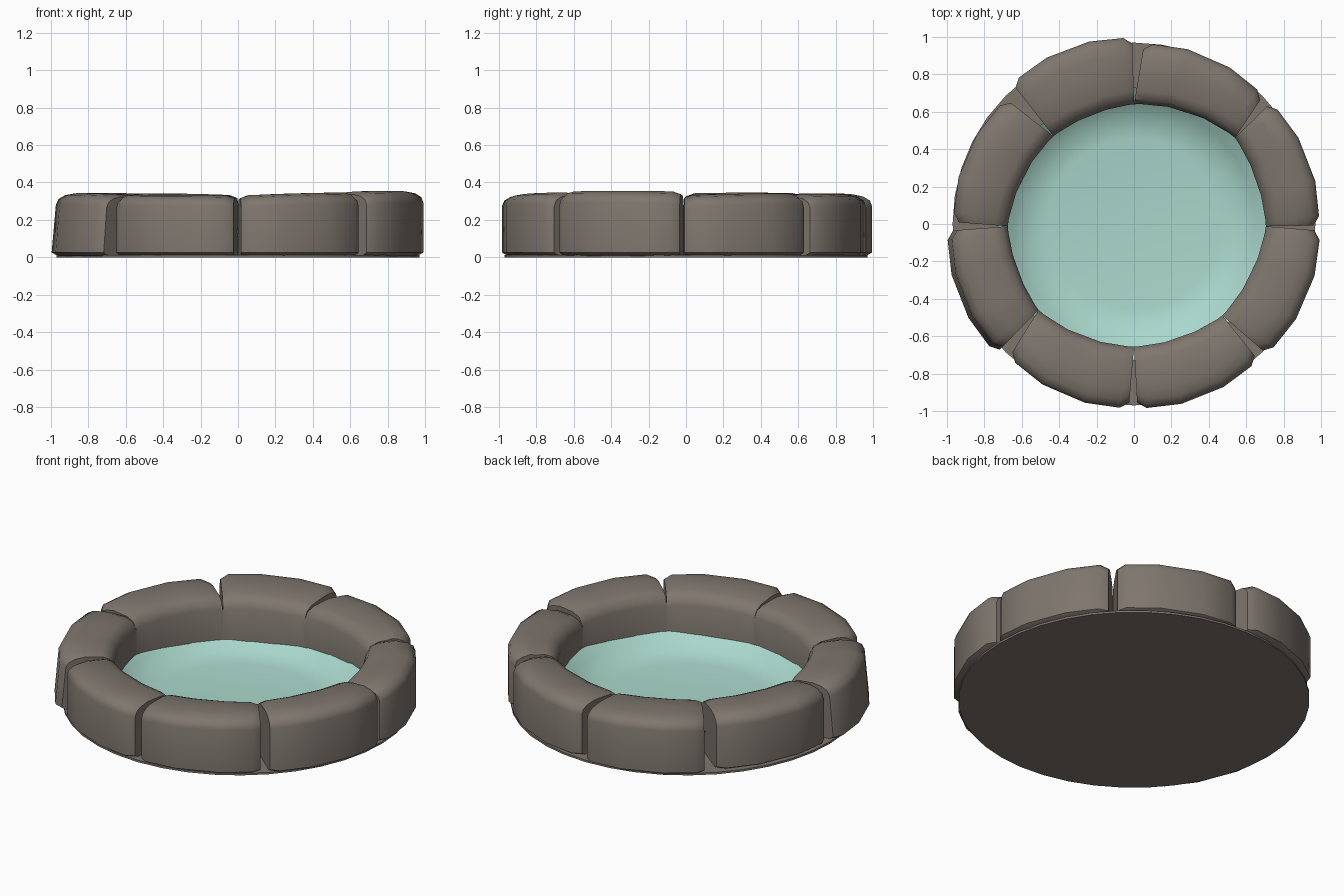
import bpy, bmesh, math

if "Cube" in bpy.data.objects:
    bpy.data.objects.remove(bpy.data.objects["Cube"])


def material(name, rgb):
    m = bpy.data.materials.new(name)
    m.diffuse_color = (*rgb, 1)
    m.use_nodes = True
    m.node_tree.nodes["Principled BSDF"].inputs["Base Color"].default_value = m.diffuse_color
    return m


STONE = material("warm grey stone", (0.21, 0.18, 0.155))
WATER = material("pale teal water", (0.40, 0.68, 0.60))


def finish(bm, name, mat, angle):
    bmesh.ops.recalc_face_normals(bm, faces=bm.faces)
    me = bpy.data.meshes.new(name)
    bm.to_mesh(me)
    bm.free()
    ob = bpy.data.objects.new(name, me)
    bpy.context.collection.objects.link(ob)
    me.materials.append(mat)
    bpy.ops.object.select_all(action='DESELECT')
    ob.select_set(True)
    bpy.context.view_layer.objects.active = ob
    bpy.ops.object.shade_smooth_by_angle(angle=math.radians(angle))
    return ob


# joints between stones on the inside of the ring
JOINTS = [(0.705, -1), (0.71, 40.5), (0.64, 90), (0.637, 132.5),
          (0.675, 181), (0.687, 222), (0.655, 270), (0.68, 314)]
# per stone: outer start (radius, angle), outer end, start height, end height, foot lean
STONES = [
    (0.995, -0.5, 0.985, 41.5, 0.335, 0.345, 0),
    (0.98, 44.5, 0.97, 87, 0.34, 0.335, 0),
    (1.00, 90.5, 1.00, 131, 0.335, 0.345, 0),
    (0.96, 135.5, 0.97, 179.5, 0.345, 0.345, 0),
    (0.975, 182, 0.99, 223, 0.345, 0.34, 0.03),
    (0.98, 226.5, 0.99, 268.5, 0.335, 0.333, 0),
    (0.99, 271, 0.99, 312.5, 0.333, 0.35, 0),
    (1.00, 315.5, 1.00, 358, 0.355, 0.355, 0),
]
# cross-section: (inset from inner, inset from outer, blend 0 inner..1 outer, height fraction)
SECTION = [(0.03, 0), (0, 0.06), (0, 0.78), (0.025, 0.92), (0.07, 0.98), (0.17, 1.0)]
OUTER = [(0.10, 1.0), (0.045, 0.97), (0.012, 0.91), (0, 0.82), (0, 0.06), (0.035, 0)]


def stone(i):
    r0, a0, r1, a1, h0, h1, lean = STONES[i]
    q0, b0 = JOINTS[i]
    q1, b1 = JOINTS[(i + 1) % 8]
    if b1 < b0:
        b1 += 360
    bm = bmesh.new()
    rings = []
    for t, inset in [(0, 1), (0.07, 0.15), (0.33, 0), (0.67, 0), (0.93, 0.15), (1, 1)]:
        bulge = math.sin(math.pi * t)
        ai, ao = b0 + (b1 - b0) * t, a0 + (a1 - a0) * t
        ri = q0 + (q1 - q0) * t - 0.012 * bulge
        ro = r0 + (r1 - r0) * t + 0.005 * bulge - 0.035 * inset
        h = h0 + (h1 - h0) * t - 0.018 * inset
        pi = (ri * math.cos(math.radians(ai)), ri * math.sin(math.radians(ai)))
        po = (ro * math.cos(math.radians(ao)), ro * math.sin(math.radians(ao)))
        d = (po[0] - pi[0], po[1] - pi[1])
        width = math.hypot(*d)
        pts = [(s / width, z) for s, z in SECTION]
        pts += [(1 - (s - lean * (1 - z)) / width, z) for s, z in OUTER]
        rings.append([bm.verts.new((pi[0] + d[0] * u, pi[1] + d[1] * u, 0.006 + (h - 0.006) * z))
                      for u, z in pts])
    n = len(rings[0])
    for a, b in zip(rings, rings[1:]):
        for k in range(n):
            bm.faces.new((a[k], a[(k + 1) % n], b[(k + 1) % n], b[k]))
    bm.faces.new(rings[0])
    bm.faces.new(rings[-1])
    finish(bm, f"rim_stone_{i + 1}", STONE, 40)


for i in range(8):
    stone(i)

# solid base slab under the ring
bm = bmesh.new()
bmesh.ops.create_cone(bm, cap_ends=True, segments=40, radius1=0.97, radius2=0.97, depth=0.012)
bmesh.ops.translate(bm, verts=bm.verts, vec=(0, 0, 0.006))
finish(bm, "base_slab", STONE, 30)

# shallow dish of water, its rim buried in the stones
bm = bmesh.new()
SEG = 24
rings = [[bm.verts.new((r * math.cos(math.tau * k / SEG), r * math.sin(math.tau * k / SEG), z))
          for k in range(SEG)]
         for r, z in [(0.46, 0.015), (0.58, 0.035), (0.65, 0.09), (0.73, 0.15)]]
bm.faces.new(rings[0])
for a, b in zip(rings, rings[1:]):
    for k in range(SEG):
        bm.faces.new((a[k], a[(k + 1) % SEG], b[(k + 1) % SEG], b[k]))
bm.normal_update()
water = finish(bm, "water_dish", WATER, 50)
# make the open dish face upward
if water.data.polygons[0].normal.z < 0:
    water.data.flip_normals()
